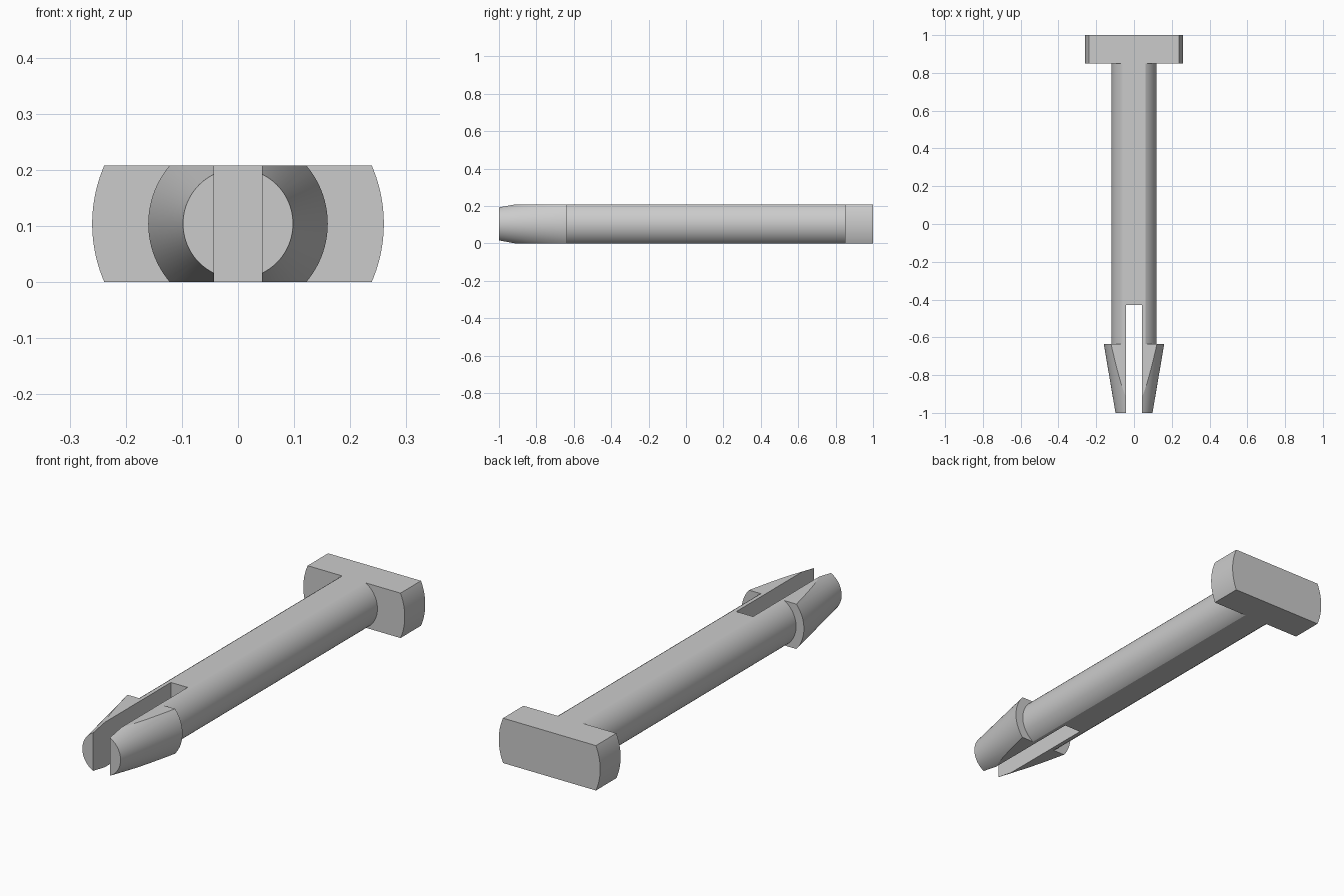
import bpy, bmesh, math
from mathutils import Vector

cube = bpy.data.objects.get("Cube")
if cube:
    bpy.data.objects.remove(cube)

THICK = 0.208            # distance between the two flats
AXIS_Z = THICK / 2
SHAFT_R, HEAD_R = 0.12, 0.26
TIP_R, BARB_R = 0.098, 0.16
HEAD_Y, BARB_Y, SLOT_Y = 0.85, -0.635, -0.43
SLOT_HALF = 0.043

grey = bpy.data.materials.new("plain grey")
grey.use_nodes = True
colour = (0.6, 0.6, 0.6, 1)
grey.diffuse_color = colour
grey.node_tree.nodes["Principled BSDF"].inputs["Base Color"].default_value = colour


def make_object(name, bm):
    bmesh.ops.recalc_face_normals(bm, faces=bm.faces)
    mesh = bpy.data.meshes.new(name)
    bm.to_mesh(mesh)
    bm.free()
    mesh.materials.append(grey)
    obj = bpy.data.objects.new(name, mesh)
    bpy.context.collection.objects.link(obj)
    return obj


def lathe(name, profile, steps=96):
    """Spin (radius, y) points around the pin's long axis."""
    bm = bmesh.new()
    verts = [bm.verts.new((r, y, AXIS_Z)) for r, y in profile]
    edges = [bm.edges.new(pair) for pair in zip(verts, verts[1:])]
    bmesh.ops.spin(bm, geom=verts + edges, cent=(0, 0, AXIS_Z), axis=(0, 1, 0),
                   angle=math.tau, steps=steps, use_merge=True)
    bmesh.ops.remove_doubles(bm, verts=bm.verts, dist=1e-5)
    return make_object(name, bm)


def box(name, low, high):
    bm = bmesh.new()
    bmesh.ops.create_cube(bm, size=1)
    low, high = Vector(low), Vector(high)
    bmesh.ops.scale(bm, vec=high - low, verts=bm.verts)
    bmesh.ops.translate(bm, vec=(low + high) / 2, verts=bm.verts)
    return make_object(name, bm)


def cut(obj, cutter, operation):
    """Apply a boolean and discard the cutter."""
    cutter.hide_render = True
    mod = obj.modifiers.new(operation.title(), 'BOOLEAN')
    mod.operation, mod.object, mod.solver = operation, cutter, 'EXACT'
    bpy.context.view_layer.objects.active = obj
    bpy.ops.object.modifier_apply(modifier=mod.name)
    bpy.data.objects.remove(cutter)


# Pin: tapered snap tip, barb step, shaft and wide head
pin = lathe("snap_pin", [(0, -1), (TIP_R, -1), (BARB_R, BARB_Y), (SHAFT_R, BARB_Y),
                         (SHAFT_R, HEAD_Y), (HEAD_R, HEAD_Y), (HEAD_R, 1), (0, 1)])

# Flats on top and bottom
cut(pin, box("flats_cutter", (-1, -2, 0), (1, 2, THICK)), 'INTERSECT')

# Slot that splits the tip into two prongs
cut(pin, box("slot_cutter", (-SLOT_HALF, -2, -1), (SLOT_HALF, SLOT_Y, 1)), 'DIFFERENCE')

# Smooth round surfaces with crisp edges
bpy.ops.object.select_all(action='DESELECT')
pin.select_set(True)
bpy.context.view_layer.objects.active = pin
bpy.ops.object.shade_smooth_by_angle(angle=math.radians(12))
